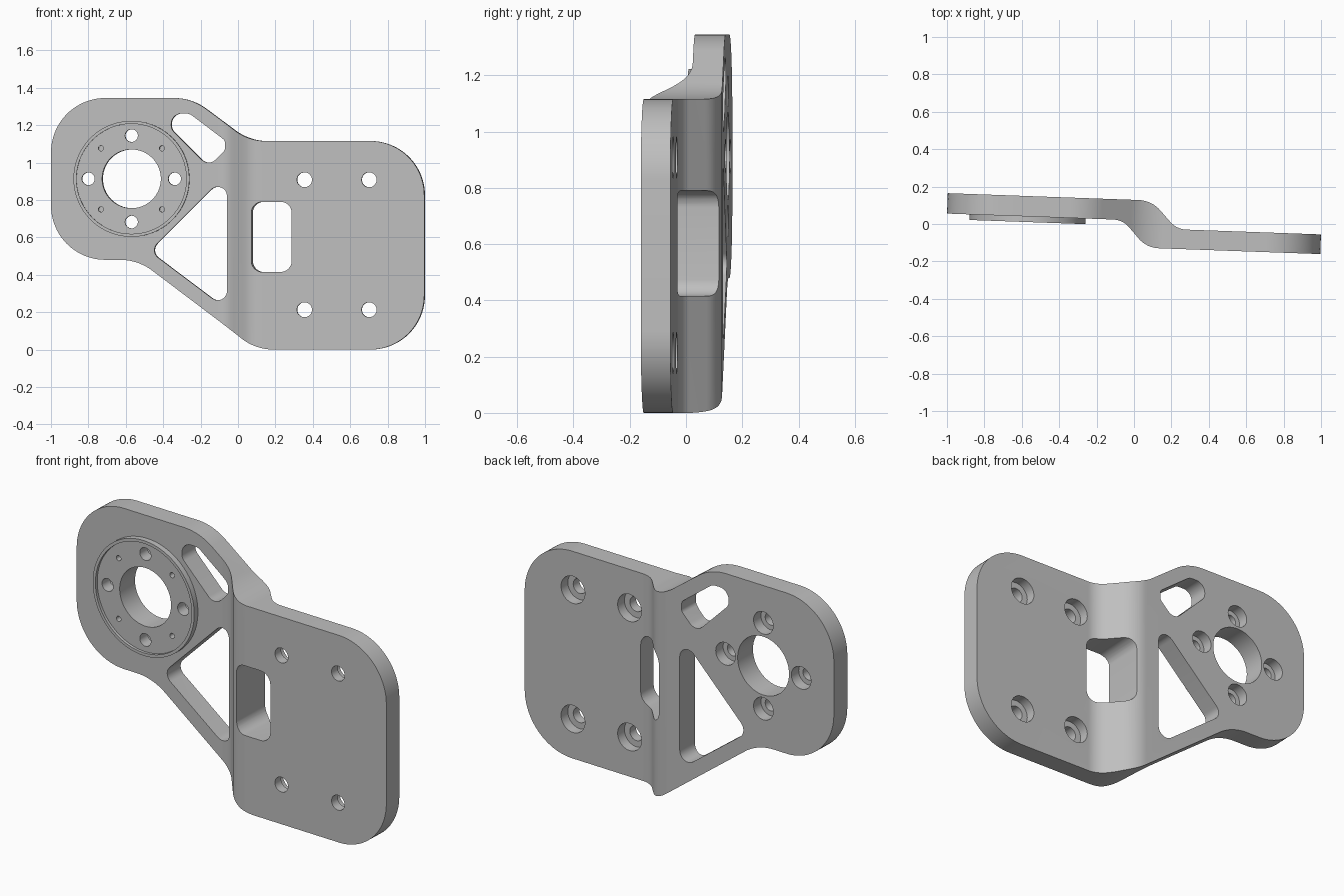
import bpy, math
from mathutils import Vector, Matrix

if "Cube" in bpy.data.objects:
    bpy.data.objects.remove(bpy.data.objects["Cube"])

metal = bpy.data.materials.new("light_grey_metal")
metal.use_nodes = True
GREY = (0.52, 0.52, 0.52, 1)
metal.diffuse_color = GREY
metal.node_tree.nodes["Principled BSDF"].inputs["Base Color"].default_value = GREY


def rounded(corners, steps=12):
    """Polygon from (x, y, radius) corners, each replaced by a tangent arc."""
    out = []
    n = len(corners)
    for i, (x, y, r) in enumerate(corners):
        p = Vector((x, y))
        if r == 0:
            out.append(p)
            continue
        a = (Vector(corners[i - 1][:2]) - p).normalized()
        b = (Vector(corners[(i + 1) % n][:2]) - p).normalized()
        half = a.angle(b) / 2
        centre = p + (a + b).normalized() * r / math.sin(half)
        t = r / math.tan(half)
        start, end = p + a * t - centre, p + b * t - centre
        first = math.atan2(start.y, start.x)
        sweep = math.remainder(math.atan2(end.y, end.x) - first, math.tau)
        for k in range(steps + 1):
            angle = first + sweep * k / steps
            out.append(centre + Vector((r * math.cos(angle), r * math.sin(angle))))
    return out


def prism(name, points, low, high):
    """Closed prism along z with outward faces, whichever way the outline runs."""
    n = len(points)
    area = sum(points[i - 1].cross(points[i]) for i in range(n))
    ring = points if area > 0 else points[::-1]
    verts = [(p.x, p.y, z) for z in (low, high) for p in ring]
    faces = [list(range(n))[::-1], list(range(n, 2 * n))]
    for i in range(n):
        j = (i + 1) % n
        faces.append([i, j, n + j, n + i])
    mesh = bpy.data.meshes.new(name)
    mesh.from_pydata(verts, [], faces)
    mesh.update()
    mesh.materials.append(metal)
    ob = bpy.data.objects.new(name, mesh)
    bpy.context.scene.collection.objects.link(ob)
    return ob


def front_prism(name, points, low, high):
    """Prism with its outline in the xz plane, running from y = low to y = high."""
    ob = prism(name, points, -high, -low)
    ob.data.transform(Matrix.Rotation(math.pi / 2, 4, "X"))
    return ob


def cylinder(name, x, z, r, low, high, sides=48):
    ring = [Vector((x + r * math.cos(a), z + r * math.sin(a)))
            for a in (math.tau * k / sides for k in range(sides))]
    return front_prism(name, ring, low, high)


def combine(ob, tool, operation="DIFFERENCE"):
    tool.hide_render = True
    mod = ob.modifiers.new("cut", "BOOLEAN")
    mod.operation, mod.solver, mod.object = operation, "EXACT", tool
    bpy.context.view_layer.objects.active = ob
    bpy.ops.object.modifier_apply(modifier=mod.name)
    bpy.data.objects.remove(tool)


# Offset plate: S-bent strip trimmed to the front outline
LEFT_BACK, LEFT_FRONT, RIGHT_BACK, RIGHT_FRONT = 0.129, 0.02, -0.02, -0.125
plate = prism("offset_plate", rounded([
    (-1.2, LEFT_BACK, 0), (0.09, LEFT_BACK, 0.16), (0.229, RIGHT_BACK, 0.12), (1.2, RIGHT_BACK, 0),
    (1.2, RIGHT_FRONT, 0), (0.071, RIGHT_FRONT, 0.15), (-0.06, LEFT_FRONT, 0.12), (-1.2, LEFT_FRONT, 0)]),
    -0.2, 1.6)
R = 0.29
outline = rounded([
    (-1.001, 1.345, R), (-0.25, 1.345, R), (0.06, 1.115, R), (1.001, 1.115, R),
    (1.001, 0, R), (0.10, 0, R), (-0.536, 0.48, R), (-1.001, 0.48, R)], 20)
combine(plate, front_prism("outline_cutter", outline, -0.5, 0.5), "INTERSECT")

# Bearing boss: raised rim round a shallow recessed face
CX, CZ = -0.57, 0.913
boss = cylinder("boss", CX, CZ, 0.31, -0.01, 0.05, 96)
combine(boss, cylinder("recess_cutter", CX, CZ, 0.294, -0.1, 0.005, 96))
combine(plate, boss, "UNION")

# Lightening cut-outs and window
openings = [
    [(-0.059, 0.941, 0.05), (-0.059, 0.214, 0.05), (-0.474, 0.526, 0.05)],
    [(-0.358, 1.178, 0.05), (-0.358, 1.262, 0.055), (-0.26, 1.262, 0.06),
     (-0.07, 1.118, 0.03), (-0.07, 1.067, 0.03), (-0.158, 0.978, 0.053)],
    [(0.075, 0.79, 0.06), (0.292, 0.79, 0.06), (0.292, 0.415, 0.06), (0.075, 0.415, 0.06)],
]
for corners in openings:
    combine(plate, front_prism("opening_cutter", rounded(corners, 8), -0.5, 0.5))

# Bore, boss bolt holes with counterbores at the back, and small pin holes
combine(plate, cylinder("bore_cutter", CX, CZ, 0.157, -0.5, 0.5, 80))
for k in range(4):
    a = k * math.pi / 2
    x, z = CX + 0.231 * math.cos(a), CZ + 0.231 * math.sin(a)
    combine(plate, cylinder("bolt_cutter", x, z, 0.034, -0.5, 0.5, 32))
    combine(plate, cylinder("counterbore_cutter", x, z, 0.06, LEFT_BACK - 0.06, 0.5, 40))
    a += math.pi / 4
    combine(plate, cylinder("pin_cutter", CX + 0.231 * math.cos(a), CZ + 0.231 * math.sin(a),
                            0.014, -0.5, 0.06, 20))

# Mounting holes with counterbores at the back
for x in (0.36, 0.706):
    for z in (0.213, 0.908):
        combine(plate, cylinder("mount_cutter", x, z, 0.04, -0.5, 0.5, 32))
        combine(plate, cylinder("mount_counterbore", x, z, 0.073, RIGHT_BACK - 0.055, 0.5, 40))

# Slight turn about the vertical axis, then smooth curved walls
plate.data.transform(Matrix.Rotation(math.radians(-2.05), 4, "Z"))
bpy.ops.object.select_all(action="DESELECT")
plate.select_set(True)
bpy.context.view_layer.objects.active = plate
bpy.ops.object.shade_smooth_by_angle(angle=math.radians(25))
